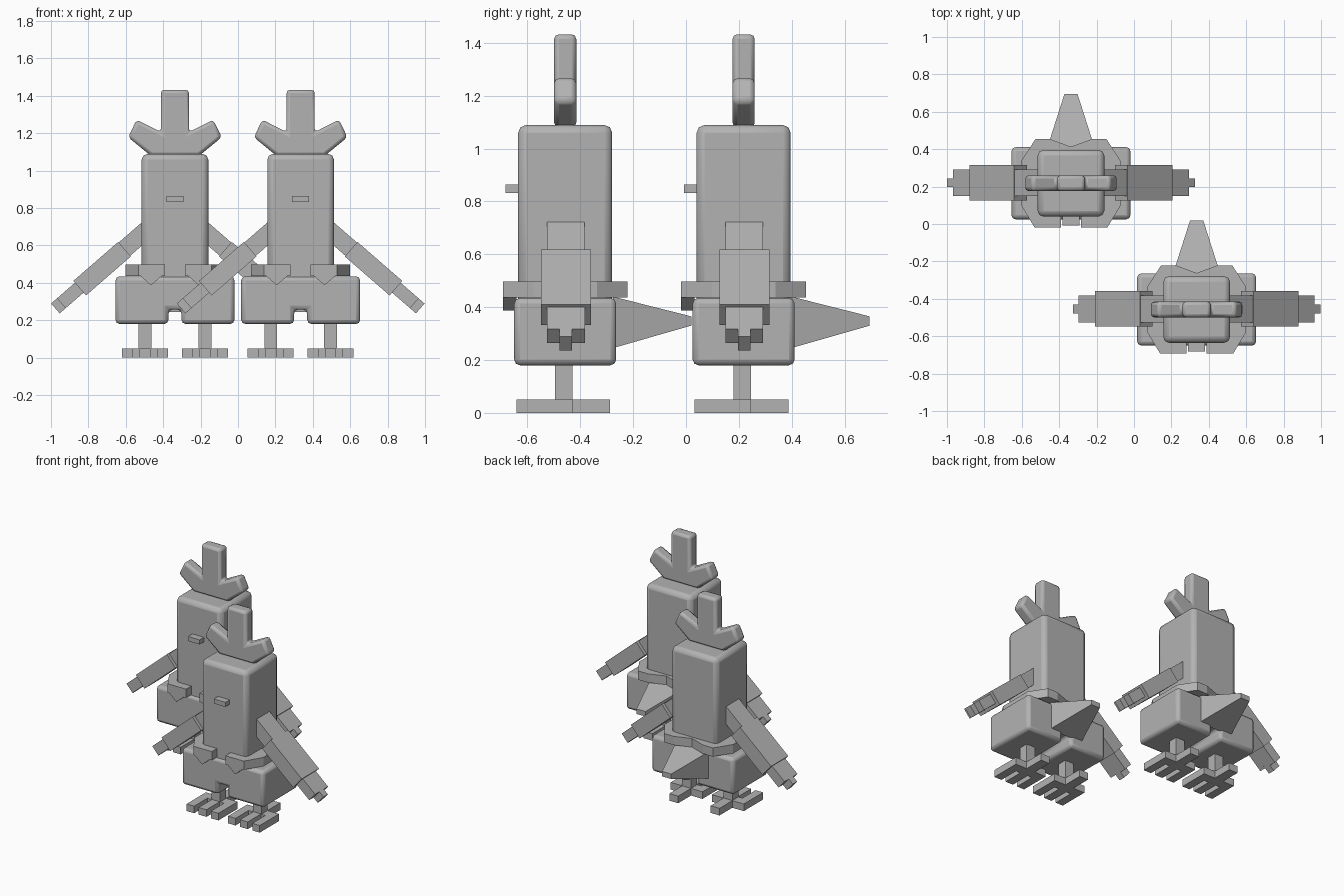
import bpy, bmesh, math
from mathutils import Vector

if "Cube" in bpy.data.objects:
    bpy.data.objects.remove(bpy.data.objects["Cube"])

grey = bpy.data.materials.new("plain grey")
grey.diffuse_color = (0.45, 0.45, 0.45, 1)
grey.use_nodes = True
grey.node_tree.nodes["Principled BSDF"].inputs["Base Color"].default_value = grey.diffuse_color
parts = []


def finish(name, bm, bevel=0.0, segments=2):
    bmesh.ops.recalc_face_normals(bm, faces=bm.faces)
    me = bpy.data.meshes.new(name)
    bm.to_mesh(me)
    bm.free()
    me.materials.append(grey)
    ob = bpy.data.objects.new(name, me)
    bpy.context.collection.objects.link(ob)
    if bevel:
        m = ob.modifiers.new("bevel", 'BEVEL')
        m.width, m.segments = bevel, segments
        m.limit_method, m.angle_limit = 'ANGLE', math.radians(40)
    parts.append(ob)
    return ob


def loft(name, ring_a, ring_b, bevel=0.0, segments=2):
    """Solid between two matching rings of points."""
    bm = bmesh.new()
    a = [bm.verts.new(p) for p in ring_a]
    b = [bm.verts.new(p) for p in ring_b]
    bm.faces.new(a)
    bm.faces.new(b[::-1])
    n = len(a)
    for i in range(n):
        bm.faces.new((a[i], b[i], b[(i + 1) % n], a[(i + 1) % n]))
    return finish(name, bm, bevel, segments)


def front_prism(name, pts, y0, y1, **kw):
    """Profile seen from the front, extruded along y."""
    return loft(name, [(x, y0, z) for x, z in pts], [(x, y1, z) for x, z in pts], **kw)


def top_prism(name, pts, z0, z1, **kw):
    """Profile seen from above, extruded along z."""
    return loft(name, [(x, y, z0) for x, y in pts], [(x, y, z1) for x, y in pts], **kw)


def box(name, x0, x1, y0, y1, z0, z1, **kw):
    return top_prism(name, [(x0, y0), (x1, y0), (x1, y1), (x0, y1)], z0, z1, **kw)


def mirrored(half):
    return half + [(-x, v) for x, v in reversed(half) if abs(x) > 1e-6]


# Body and beak
box("body", -.178, .178, -.178, .178, .40, 1.089, bevel=.03)
box("beak", -.045, .045, -.225, -.15, .832, .864)

# Three-pronged crest
front_prism("crest", mirrored([(.13, 1.08), (.25, 1.178), (.205, 1.272), (.075, 1.206), (.075, 1.432)]),
            -.042, .042, bevel=.018)

# Trousers with a notch between the legs
front_prism("trousers", mirrored([(.035, .257), (.035, .18), (.318, .18), (.318, .435)]),
            -.193, .193, bevel=.022)

# Leafy waistband, open at the front and dipped at the back
top_prism("waistband", mirrored([(.053, -.165), (.053, -.236), (.195, -.236), (.265, -.12),
                                 (.265, .12), (.19, .236), (.112, .236), (0, .195)]), .436, .497)

# Tapered tail
def rect(w, y, z0, z1):
    return [(-w, y, z0), (w, y, z0), (w, y, z1), (-w, y, z1)]
loft("tail", rect(.13, .18, .245, .44), rect(.035, .477, .33, .365))

# Wings: built along a slanted axis, out and down
ang = math.radians(41)
along = Vector((math.cos(ang), 0, -math.sin(ang)))
across = Vector((math.sin(ang), 0, math.cos(ang)))

def wing_box(name, side, s0, s1, t0, t1, y0, y1):
    def ring(y):
        pts = [along * s + across * t for s, t in ((s0, t0), (s1, t0), (s1, t1), (s0, t1))]
        return [(side * p.x, y, p.z) for p in pts]
    loft(name, ring(y0), ring(y1))

for side, tag in ((-1, "left"), (1, "right")):
    wing_box(tag + "_upper_wing", side, -.45, -.15, .568, .662, -.069, .074)
    wing_box(tag + "_lower_wing", side, -.177, .141, .563, .666, -.092, .098)
    for i, tip in enumerate((.268, .31, .268)):
        y = -.069 + i * .0477
        wing_box(tag + "_wing_feather", side, .12, tip, .583, .653, y, y + .0477)
    # Leaf point at the front of the waistband
    front_prism(tag + "_leaf_point", [(side * .07, .437), (side * .185, .437), (side * .128, .387)],
                -.236, -.185)
    # Leg and four-toed foot
    cx = side * .16
    box(tag + "_leg", cx - .034, cx + .034, -.038, .028, .04, .2)
    foot = [(.123, -.04), (.123, .028), (.034, .028), (.034, .17), (-.034, .17), (-.034, .028),
            (-.123, .028), (-.123, -.185), (-.065, -.185), (-.065, -.04), (-.03, -.04), (-.03, -.185),
            (.03, -.185), (.03, -.04), (.065, -.04), (.065, -.185), (.123, -.185)]
    del foot[0]
    foot = foot[-1:] + foot[:-1]
    top_prism(tag + "_foot", [(cx + x, y) for x, y in foot], 0, .05)

# Smooth the rounded bevels, keep hard edges
for ob in parts:
    if ob.modifiers:
        bpy.ops.object.select_all(action='DESELECT')
        ob.select_set(True)
        bpy.context.view_layer.objects.active = ob
        bpy.ops.object.shade_smooth_by_angle(angle=math.radians(30))

# Second bird: shares the meshes of the first
for ob in list(parts):
    twin = ob.copy()
    bpy.context.collection.objects.link(twin)
    ob.location = (.335, -.457, 0)
    twin.location = (-.337, .218, 0)
